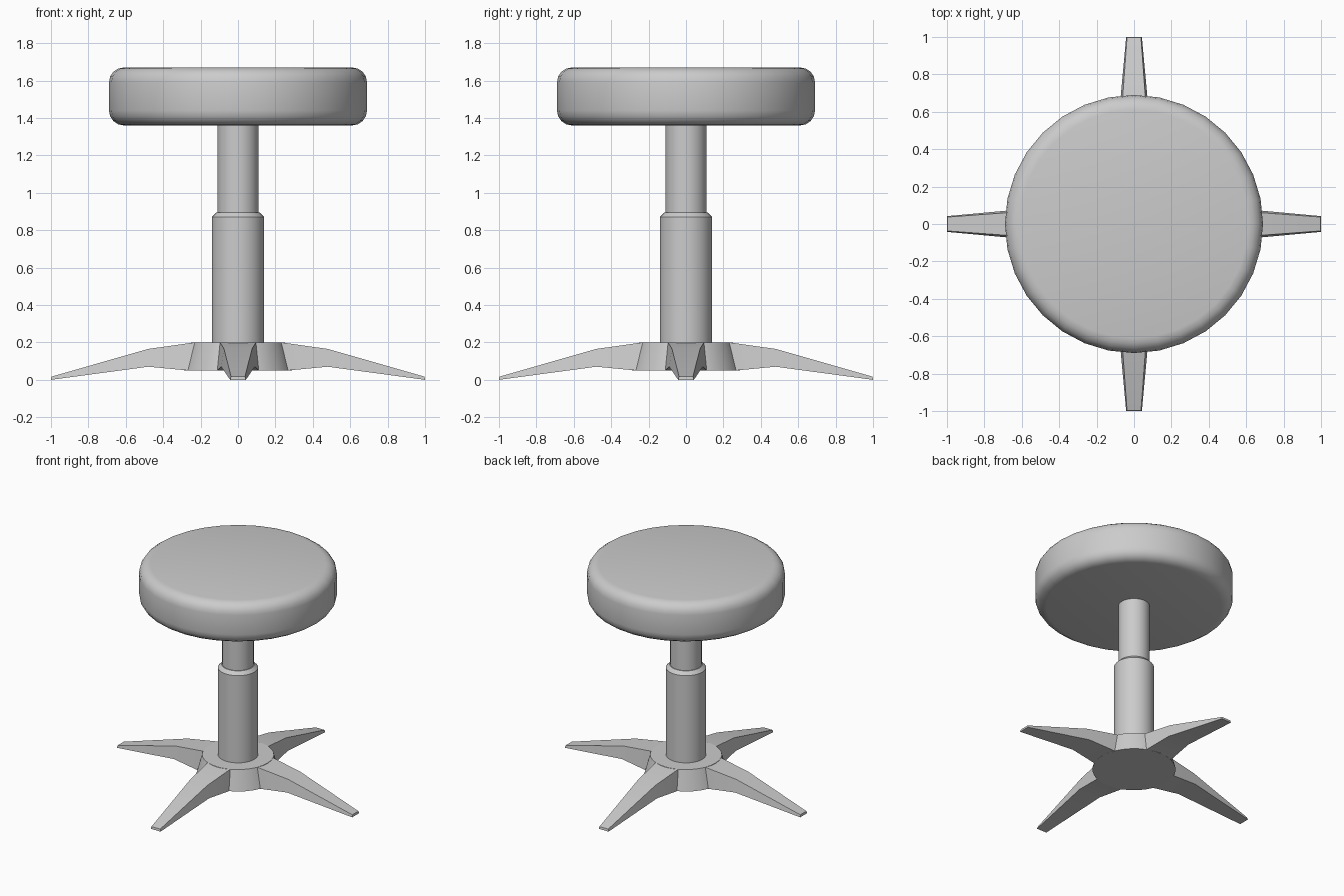
import bpy, bmesh
from math import cos, sin, pi, radians

if "Cube" in bpy.data.objects:
    bpy.data.objects.remove(bpy.data.objects["Cube"])

SIDES = 32


def finish(name, bm, angle=35):
    bmesh.ops.remove_doubles(bm, verts=bm.verts, dist=1e-5)
    bmesh.ops.recalc_face_normals(bm, faces=bm.faces)
    me = bpy.data.meshes.new(name)
    bm.to_mesh(me)
    bm.free()
    ob = bpy.data.objects.new(name, me)
    bpy.context.collection.objects.link(ob)
    bpy.ops.object.select_all(action='DESELECT')
    ob.select_set(True)
    bpy.context.view_layer.objects.active = ob
    bpy.ops.object.shade_smooth_by_angle(angle=radians(angle))
    return ob


def loft(name, rings, angle=35):
    """Skin closed rings of points and cap both ends."""
    bm = bmesh.new()
    vs = [[bm.verts.new(p) for p in ring] for ring in rings]
    n = len(vs[0])
    for a, b in zip(vs, vs[1:]):
        for i in range(n):
            j = (i + 1) % n
            bm.faces.new((a[i], a[j], b[j], b[i]))
    bm.faces.new(vs[0])
    bm.faces.new(vs[-1])
    return finish(name, bm, angle)


def lathe(name, profile, angle=35):
    return loft(name, [[(r * cos(2 * pi * i / SIDES), r * sin(2 * pi * i / SIDES), z)
                        for i in range(SIDES)] for r, z in profile], angle)


# Cushioned seat with rounded rims
R, B, Z0, Z1 = 0.69, 0.08, 1.36, 1.67
arc = [radians(a) for a in (0, 22.5, 45, 67.5, 90)]
rim = [(R - B + B * sin(a), Z0 + B - B * cos(a)) for a in arc]
rim += [(R - B + B * cos(a), Z1 - B + B * sin(a)) for a in arc]
lathe("seat", rim)

# Telescopic column
lathe("upper_column", [(0.11, 0.88), (0.11, 1.365)])
lathe("lower_column", [(0.14, 0.19), (0.14, 0.87), (0.115, 0.895)])

# Base hub, wider at the bottom
lathe("base_hub", [(0.29, 0.05), (0.25, 0.20)])

# Four tapered legs: (top x, top half width, top z, bottom x, bottom half width, bottom z)
SECTIONS = [(0.231, 0.096, 0.20, 0.268, 0.111, 0.05),
            (0.48, 0.075, 0.165, 0.48, 0.09, 0.07),
            (0.997, 0.037, 0.017, 1.0, 0.042, 0.0)]
rings = [[(xt, -wt, zt), (xt, wt, zt), (xb, wb, zb), (xb, -wb, zb)]
         for xt, wt, zt, xb, wb, zb in SECTIONS]
for k, side in enumerate(("right", "back", "left", "front")):
    leg = loft(side + "_leg", rings, 20)
    leg.rotation_euler.z = k * pi / 2
